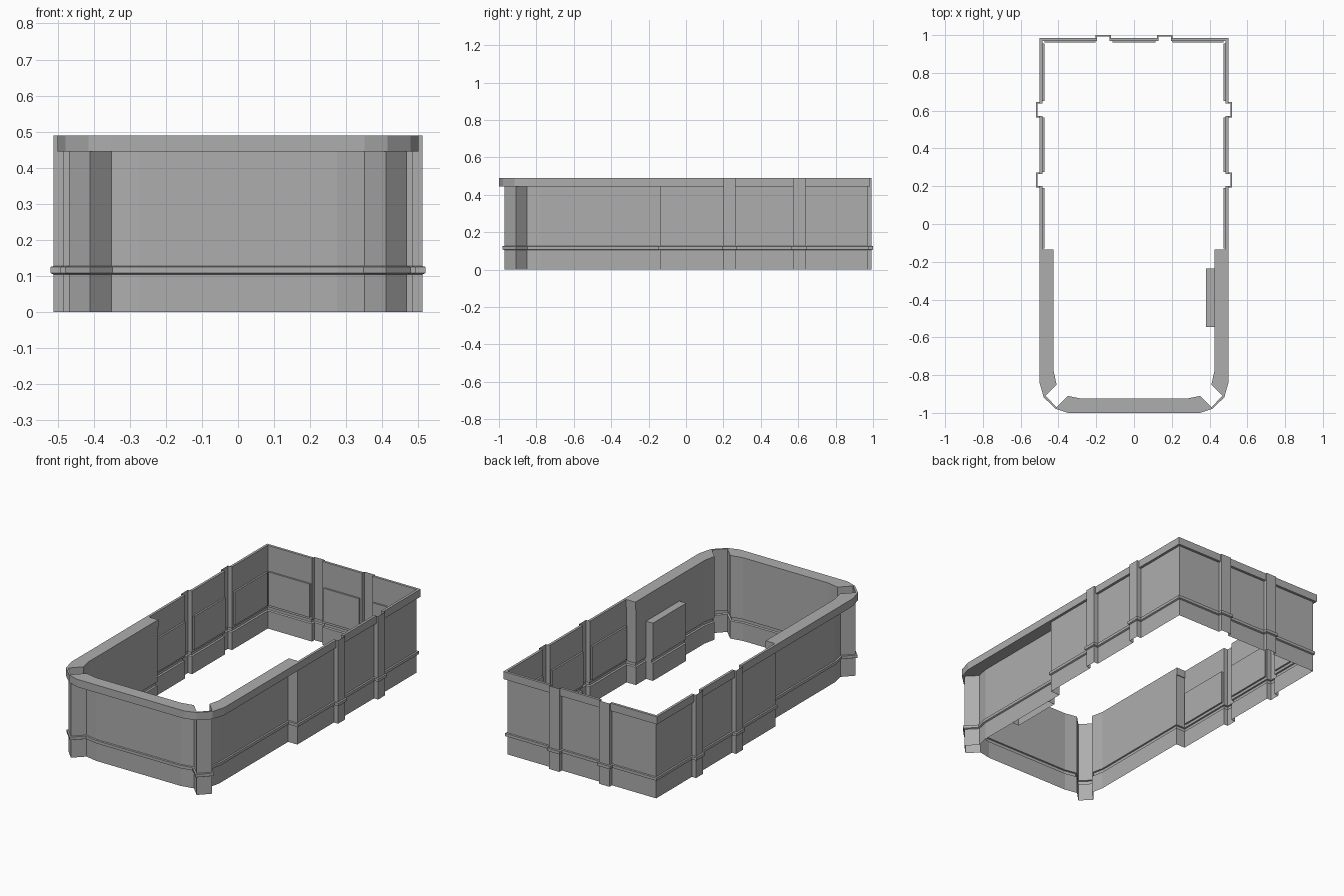
import bpy, bmesh
from mathutils import Vector

if "Cube" in bpy.data.objects:
    bpy.data.objects.remove(bpy.data.objects["Cube"])

grey = bpy.data.materials.new("stone grey")
grey.diffuse_color = (0.42, 0.42, 0.42, 1)
grey.use_nodes = True
grey.node_tree.nodes["Principled BSDF"].inputs["Base Color"].default_value = grey.diffuse_color


def finish(bm, name):
    me = bpy.data.meshes.new(name)
    bm.to_mesh(me)
    bm.free()
    me.materials.append(grey)
    ob = bpy.data.objects.new(name, me)
    bpy.context.collection.objects.link(ob)
    return ob


def prism(name, outline, z0, z1):
    """Closed block raised from a flat outline."""
    bm = bmesh.new()
    base = bm.faces.new([bm.verts.new((x, y, z0)) for x, y in outline])
    res = bmesh.ops.extrude_face_region(bm, geom=[base], use_keep_orig=True)
    top = [v for v in res["geom"] if isinstance(v, bmesh.types.BMVert)]
    bmesh.ops.translate(bm, verts=top, vec=(0, 0, z1 - z0))
    bmesh.ops.recalc_face_normals(bm, faces=bm.faces)
    return finish(bm, name)


# Right half of the wall plan, clockwise from the back centre to the front
half = [(.115, .97), (.13, .97), (.13, .993), (.197, .993), (.197, .97), (.205, .97),
        (.475, .97), (.485, .97), (.485, .955), (.485, .65),
        (.485, .638), (.512, .638), (.512, .573), (.485, .573),
        (.485, .565), (.485, .275),
        (.485, .265), (.512, .265), (.512, .2), (.485, .2),
        (.485, .19), (.485, -.13), (.485, -.14), (.425, -.14),
        (.425, -.235), (.425, -.545), (.425, -.78), (.41, -.85),
        (.468, -.91), (.41, -.97), (.35, -.91), (.275, -.925)]
plan = [Vector(p) for p in half + [(-x, y) for x, y in reversed(half)]]

# Wall section: outward offset and height, with the projecting band
section = [(0, 0), (0, .104), (.008, .108), (.008, .125), (0, .127),
           (0, .143), (0, .34), (0, .445), (0, .49)]


def miter(i):
    a, b, c = plan[i - 1], plan[i], plan[(i + 1) % len(plan)]
    d1, d2 = (b - a).normalized(), (c - b).normalized()
    n1, n2 = Vector((-d1.y, d1.x)), Vector((-d2.y, d2.x))
    return (n1 + n2) / (1 + n1.dot(n2))


bm = bmesh.new()
rings = []
for off, z in section:
    rings.append([bm.verts.new((*(p + miter(i) * off), z)) for i, p in enumerate(plan)])
n = len(plan)
for lo, hi in zip(rings, rings[1:]):
    for i in range(n):
        j = (i + 1) % n
        bm.faces.new((lo[j], lo[i], hi[i], hi[j]))
bm.normal_update()


def recess(test, vec):
    """Push the wall faces that pass the test inwards."""
    faces = [f for f in bm.faces if test(f.calc_center_median())]
    res = bmesh.ops.extrude_face_region(bm, geom=faces)
    verts = [v for v in res["geom"] if isinstance(v, bmesh.types.BMVert)]
    bmesh.ops.translate(bm, verts=verts, vec=vec)


def in_window(c):
    return .143 < c.z < .34


# Window panels on both sides and on the back
for s in (1, -1):
    for lo, hi in ((-.13, .19), (.275, .565), (.65, .955)):
        recess(lambda c: in_window(c) and abs(c.x - s * .485) < .001 and lo < c.y < hi
               and abs(c.y - (lo + hi) / 2) < .02, (-s * .01, 0, 0))
for mid in (-.34, 0, .34):
    recess(lambda c: in_window(c) and abs(c.y - .97) < .001 and abs(c.x - mid) < .02, (0, -.01, 0))

# Door niche on the right side, open at the floor
recess(lambda c: c.z < .34 and .42 < c.x < .44 and -.54 < c.y < -.24, (-.045, 0, 0))
floor = [f for f in bm.faces if all(v.co.z < .001 for v in f.verts)]
bmesh.ops.delete(bm, geom=floor, context='FACES')
finish(bm, "walls")

# Wide overhanging cornice around the front, cut away behind the corner piers
outer = [(.5, -.135), (.5, -.84), (.478, -.918), (.415, -.978), (.35, -1.0)]
inner = [(.425, -.135), (.425, -.78), (.41, -.85), (.468, -.91),
         (.41, -.97), (.35, -.91), (.275, -.925)]


def both(pts):
    return pts + [(-x, y) for x, y in reversed(pts)]


prism("front_cornice", both(outer) + both(inner)[::-1], .445, .49)

# Narrow fascia between the piers on the back part
for s, side in ((1, "right"), (-1, "left")):
    for k, (lo, hi) in enumerate(((-.135, .2), (.265, .573))):
        prism(f"{side}_fascia_{k + 1}",
              [(s * .485, lo), (s * .5, lo), (s * .5, hi), (s * .485, hi)], .445, .49)
    prism(f"{side}_corner_fascia",
          [(s * x, y) for x, y in ((.485, .638), (.5, .638), (.5, .985),
                                   (.197, .985), (.197, .97), (.485, .97))], .445, .49)
prism("back_fascia", [(-.13, .97), (.13, .97), (.13, .985), (-.13, .985)], .445, .49)
